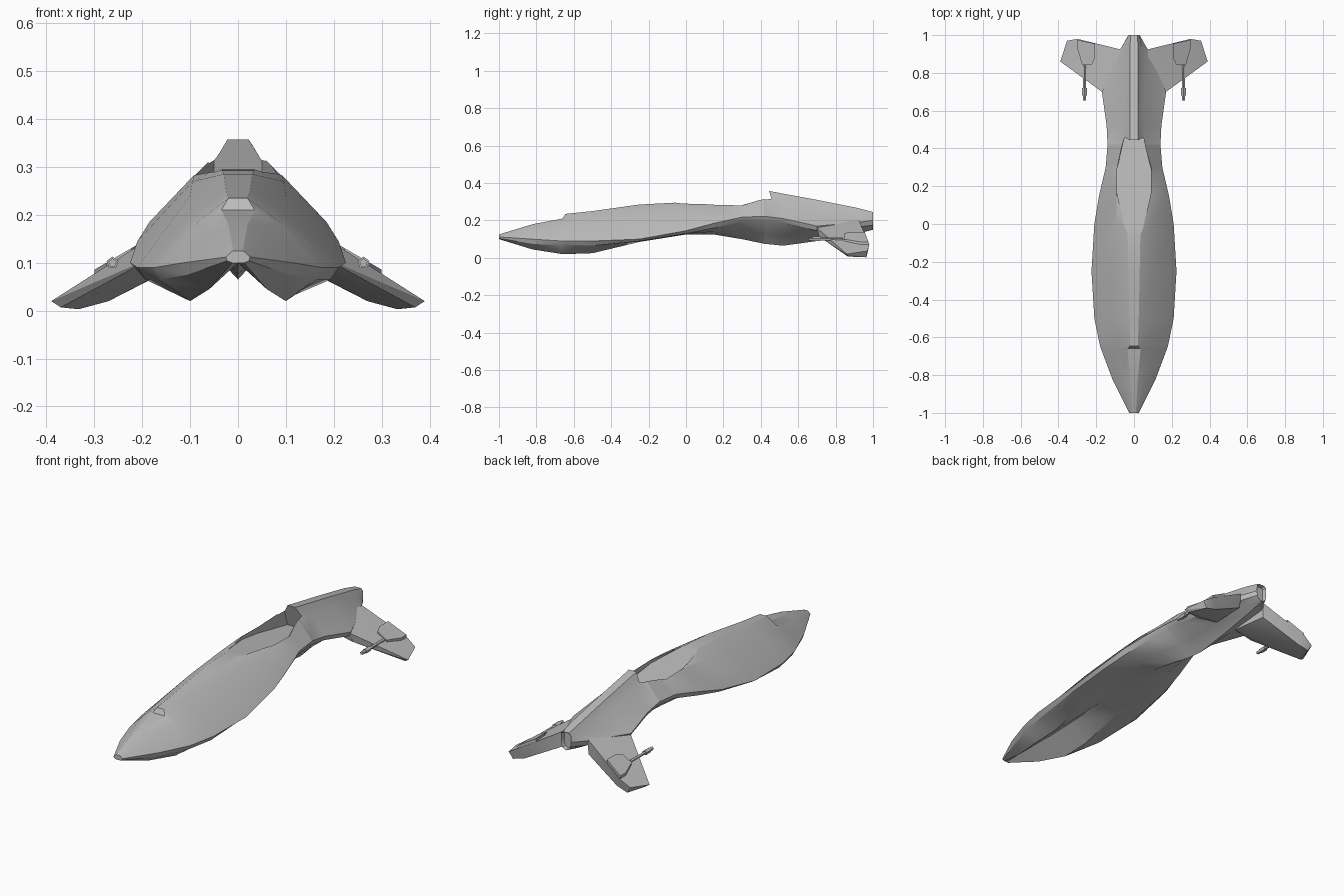
import bpy
import bmesh
from mathutils import Matrix

cube = bpy.data.objects.get("Cube")
if cube:
    bpy.data.objects.remove(cube, do_unlink=True)

grey = bpy.data.materials.new("hull grey")
grey.use_nodes = True
grey.diffuse_color = (0.5, 0.5, 0.5, 1)
grey.node_tree.nodes["Principled BSDF"].inputs["Base Color"].default_value = grey.diffuse_color


def make_object(name, bm):
    """Turn a bmesh into a named object with consistent normals."""
    bmesh.ops.recalc_face_normals(bm, faces=bm.faces)
    mesh = bpy.data.meshes.new(name)
    bm.to_mesh(mesh)
    bm.free()
    mesh.materials.append(grey)
    obj = bpy.data.objects.new(name, mesh)
    bpy.context.collection.objects.link(obj)
    return obj


def smooth(obj, degrees=28):
    bpy.ops.object.select_all(action="DESELECT")
    obj.select_set(True)
    bpy.context.view_layer.objects.active = obj
    bpy.ops.object.shade_smooth_by_angle(angle=degrees * 3.14159 / 180)


def prism(name, lower, upper):
    """Solid between two outlines with the same number of points."""
    bm = bmesh.new()
    low = [bm.verts.new(p) for p in lower]
    top = [bm.verts.new(p) for p in upper]
    bm.faces.new(low)
    bm.faces.new(top)
    for i in range(len(low)):
        j = (i + 1) % len(low)
        bm.faces.new((low[i], low[j], top[j], top[i]))
    return make_object(name, bm)


# Hull stations: y, ridge half width, ridge z, shoulder x, shoulder z,
# edge x, edge z, belly lobe x, belly lobe z, centre line z
stations = [
    (-1, .01, .125, .015, .122, .025, .112, .012, .1, .1),
    (-.82, .02, .18, .06, .155, .115, .1, .06, .045, .102),
    (-.66, .035, .21, .09, .18, .175, .09, .1, .02, .1),
    (-.645, .02, .235, .09, .183, .18, .09, .1, .02, .1),
    (-.5, .025, .25, .1, .2, .21, .09, .1, .025, .105),
    (-.25, .03, .285, .1, .24, .225, .1, .1, .085, .12),
    (0, .035, .298, .095, .27, .21, .145, .1, .125, .135),
    (.15, .035, .293, .092, .283, .185, .185, .09, .14, .125),
    (.3, .035, .287, .092, .28, .15, .218, .07, .14, .1),
    (.42, .03, .335, .055, .318, .14, .222, .05, .13, .075),
    (.422, .022, .362, .045, .325, .14, .222, .05, .13, .075),
    (.52, .022, .343, .05, .305, .145, .21, .05, .12, .065),
    (.7, .022, .31, .05, .265, .17, .17, .06, .13, .09),
    (.92, .022, .266, .045, .225, .075, .19, .04, .15, .13),
    (1, .018, .245, .028, .235, .03, .2, .02, .16, .15),
]

# Fuselage lofted through mirrored cross-sections
bm = bmesh.new()
rings = []
for y, a, zt, b, zb, w, ze, lx, zl, zc in stations:
    under = max(ze - .025, zl + .004)
    half = [(a, zt), (b, zb), (w, ze), (w * .92, under), (lx, zl)]
    ring = half + [(0, zc)] + [(-x, z) for x, z in reversed(half)]
    rings.append([bm.verts.new((x, y, z)) for x, z in ring])
for r, s in zip(rings, rings[1:]):
    for i in range(len(r)):
        j = (i + 1) % len(r)
        bm.faces.new((r[i], r[j], s[j], s[i]))
bm.faces.new(rings[0])
tail = bm.faces.new(rings[-1])
bmesh.ops.recalc_face_normals(bm, faces=bm.faces)

# Recessed exhaust in the tail
bmesh.ops.inset_individual(bm, faces=[tail], thickness=.006, depth=0)
bmesh.ops.translate(bm, verts=tail.verts, vec=(0, -.02, 0))
fuselage = make_object("fuselage", bm)

# Intake ramp sunk into the back, with an overhanging lip under the spine
side = [(.035, -.08), (.09, .165), (.09, .29), (.05, .424)]
outline = side + [(-x, y) for x, y in reversed(side)]
floor = [(x, y + (.06 if y > .4 else 0), .298 - .13 * (y + .08)) for x, y in outline]
cutter = prism("intake_cutter", floor, [(x, y, .42) for x, y in outline])
cutter.hide_render = True
cut = fuselage.modifiers.new("intake", "BOOLEAN")
cut.operation = "DIFFERENCE"
cut.solver = "EXACT"
cut.object = cutter
bpy.context.view_layer.objects.active = fuselage
bpy.ops.object.modifier_apply(modifier="intake")
bpy.data.objects.remove(cutter, do_unlink=True)
smooth(fuselage)

# Drooped wings, wing panels and guns on both sides
wing_top = [(.06, .7, .2), (.17, .7, .16), (.39, .86, .02),
            (.355, .97, .037), (.3, .98, .07), (.075, .925, .2)]
wing_low = [(.06, .72, .13), (.17, .71, .115), (.37, .865, .007),
            (.333, .965, .003), (.27, .96, .02), (.075, .92, .12)]
panel = [(.3, .975), (.3, .93), (.275, .845), (.222, .845), (.207, .88), (.207, .955)]
for label, s in (("left", 1), ("right", -1)):
    bm = bmesh.new()
    for x, y, z in wing_top + wing_low:
        bm.verts.new((s * x, y, z))
    bmesh.ops.convex_hull(bm, input=bm.verts)
    smooth(make_object(label + "_wing", bm), 20)

    skin = [(s * x, y, .157 - .58 * (x - .17)) for x, y in panel]
    prism(label + "_wing_panel", [(x, y, z - .02) for x, y, z in skin],
          [(x, y, z + .004) for x, y, z in skin])

    bm = bmesh.new()
    for radius, start, end in ((.013, .68, .72), (.009, .655, .69), (.008, .7, .84)):
        spot = Matrix.Translation((s * .262, (start + end) / 2, .1))
        bmesh.ops.create_cone(bm, cap_ends=True, segments=5, radius1=radius, radius2=radius,
                              depth=end - start, matrix=spot @ Matrix.Rotation(1.5708, 4, "X"))
    make_object(label + "_gun", bm)
